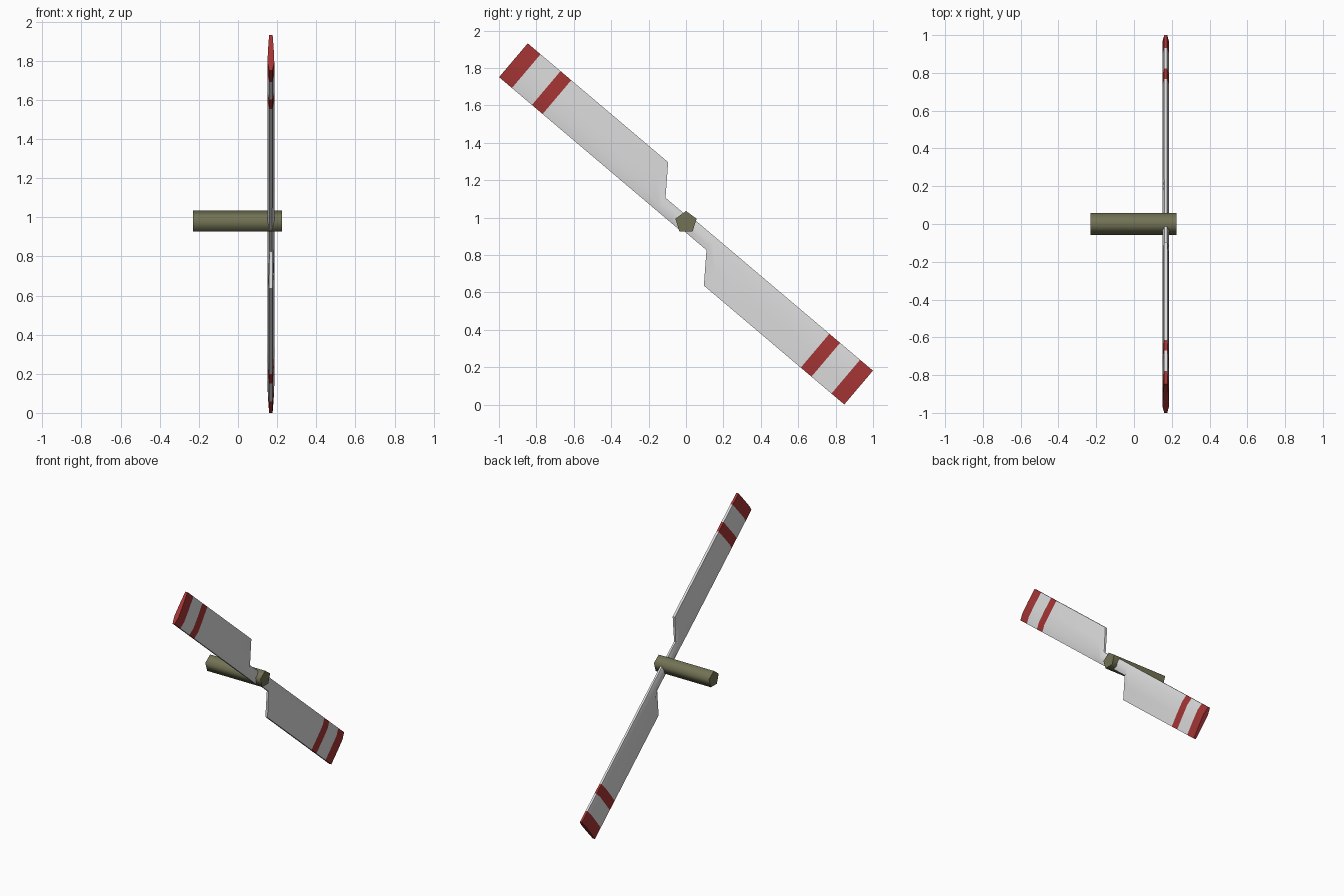
import bpy, bmesh, math
from mathutils import Vector

cube = bpy.data.objects.get("Cube")
if cube:
    bpy.data.objects.remove(cube)


def material(name, rgb):
    mat = bpy.data.materials.new(name)
    mat.use_nodes = True
    mat.diffuse_color = (*rgb, 1)
    mat.node_tree.nodes["Principled BSDF"].inputs["Base Color"].default_value = (*rgb, 1)
    return mat


white = material("blade white", (0.72, 0.72, 0.72))
red = material("stripe red", (0.38, 0.035, 0.035))
olive = material("hub olive", (0.17, 0.17, 0.09))

CENTRE = Vector((0.168, 0, 0.966))
ALONG = Vector((0, -0.763, 0.646))    # from hub to blade tip
ACROSS = Vector((0, 0.646, 0.763))    # from leading to trailing edge
LEADING = -0.047

# Half thickness at fractions of the chord
STALK = [(0, 0.007), (0.3, 0.0175), (0.7, 0.0175), (1, 0.007)]
FOIL = [(0, 0.008), (0.22, 0.0175), (0.6, 0.0145), (1, 0.009)]

# Stations: distance from hub, trailing edge, section, is the next span red
STATIONS = [
    (0, 0.036, STALK, False),
    (0.174, 0.036, STALK, False),
    (0.286, 0.19, FOIL, False),
    (0.965, 0.19, FOIL, True),
    (1.04, 0.19, FOIL, False),
    (1.18, 0.19, FOIL, True),
    (1.27, 0.19, FOIL, True),
]


def finish(obj, angle):
    bpy.ops.object.select_all(action="DESELECT")
    obj.select_set(True)
    bpy.context.view_layer.objects.active = obj
    bpy.ops.object.shade_smooth_by_angle(angle=math.radians(angle))


def blade(name, side):
    bm = bmesh.new()
    rings = []
    for dist, trailing, section, _ in STATIONS:
        loop = [(f, t) for f, t in section] + [(f, -t) for f, t in reversed(section)]
        rings.append([
            bm.verts.new(CENTRE + Vector((t, 0, 0)) + side * (
                ALONG * dist + ACROSS * (LEADING + f * (trailing - LEADING))))
            for f, t in loop])
    # Skin the sections, colouring each span
    for station, r1, r2 in zip(STATIONS, rings, rings[1:]):
        for i in range(len(r1)):
            j = (i + 1) % len(r1)
            face = bm.faces.new((r1[i], r1[j], r2[j], r2[i]))
            face.material_index = int(station[3])
    bm.faces.new(rings[0])
    bm.faces.new(rings[-1]).material_index = 1
    bmesh.ops.recalc_face_normals(bm, faces=bm.faces)
    mesh = bpy.data.meshes.new(name)
    bm.to_mesh(mesh)
    bm.free()
    mesh.materials.append(white)
    mesh.materials.append(red)
    obj = bpy.data.objects.new(name, mesh)
    bpy.context.collection.objects.link(obj)
    finish(obj, 40)


blade("upper_blade", 1)
blade("lower_blade", -1)

# Five-sided hub shaft with a corner on top
bm = bmesh.new()
ends = []
for x in (-0.23, 0.225):
    ends.append([
        bm.verts.new((x, 0.06 * math.sin(a), 0.975 + 0.06 * math.cos(a)))
        for a in (math.tau * i / 5 for i in range(5))])
for i in range(5):
    j = (i + 1) % 5
    bm.faces.new((ends[0][i], ends[0][j], ends[1][j], ends[1][i]))
for end in ends:
    bm.faces.new(end)
bmesh.ops.recalc_face_normals(bm, faces=bm.faces)
mesh = bpy.data.meshes.new("hub_shaft")
bm.to_mesh(mesh)
bm.free()
mesh.materials.append(olive)
hub = bpy.data.objects.new("hub_shaft", mesh)
bpy.context.collection.objects.link(hub)
finish(hub, 80)
